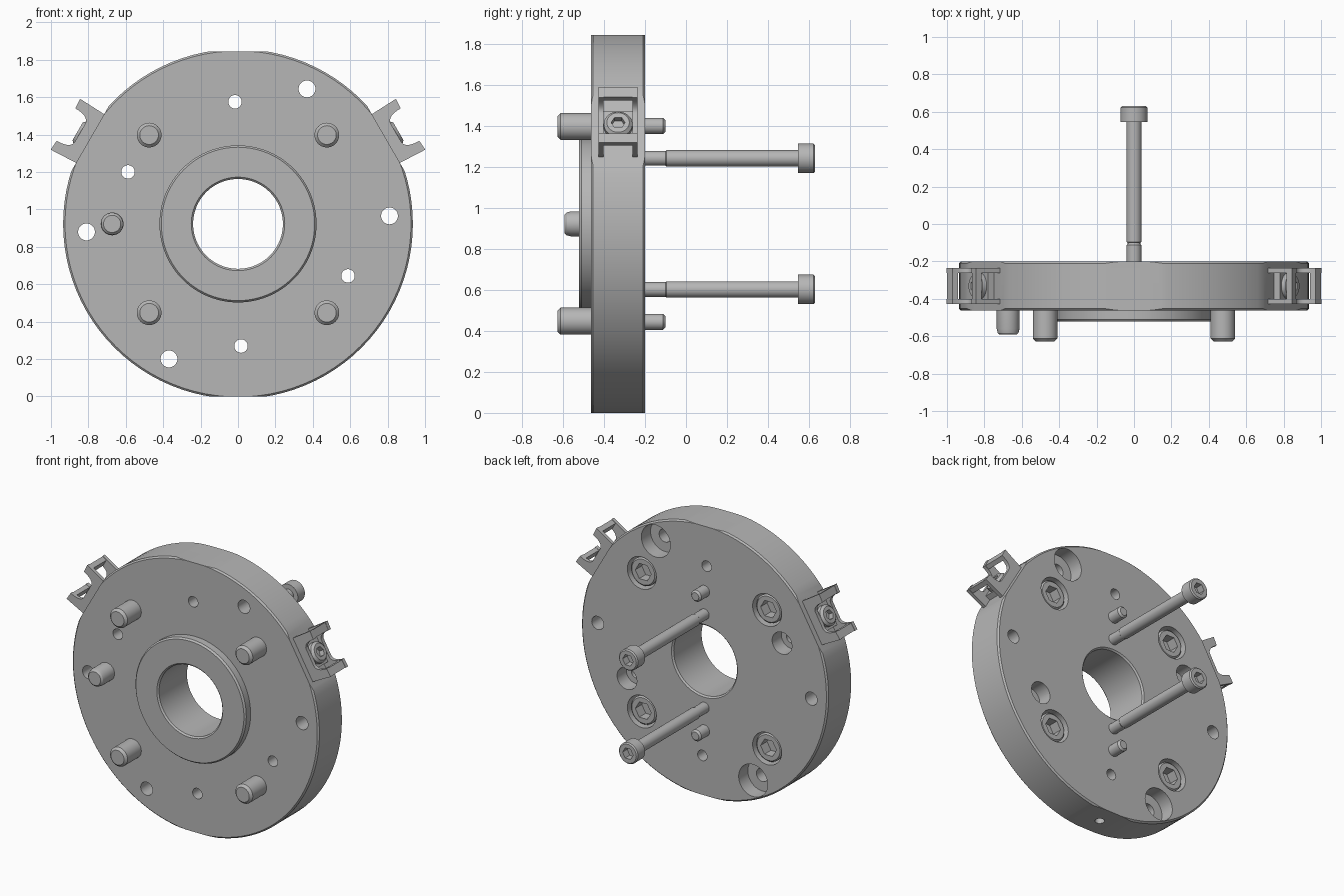
import bpy, bmesh
from math import radians, pi, cos, sin
from mathutils import Matrix, Vector

cube = bpy.data.objects.get("Cube")
if cube:
    bpy.data.objects.remove(cube, do_unlink=True)

steel = bpy.data.materials.new("steel grey")
steel.use_nodes = True
steel.diffuse_color = (0.47, 0.47, 0.47, 1)
steel.node_tree.nodes["Principled BSDF"].inputs["Base Color"].default_value = steel.diffuse_color

CZ = 0.9225              # height of the disc centre
FRONT, BACK = -0.463, -0.2
MID = (FRONT + BACK) / 2
CLIP_FLAT = 0.913        # distance of the clip seats from the centre


def along_y(x=0, z=0):
    """Axis along +y, offset from the disc centre."""
    return Matrix.Translation((x, 0, CZ + z)) @ Matrix.Rotation(-pi / 2, 4, 'X')


def clip_frame(side):
    """Local x is radial, y tangential, z across the rim."""
    m = Matrix.Translation((0, MID, CZ)) @ Matrix.Rotation(-radians(30), 4, 'Y')
    return Matrix.Scale(side, 4, (1, 0, 0)) @ m @ Matrix.Rotation(pi / 2, 4, 'X')


def finish(name, bm, matrix):
    bmesh.ops.transform(bm, matrix=matrix, verts=bm.verts)
    bmesh.ops.recalc_face_normals(bm, faces=bm.faces)
    mesh = bpy.data.meshes.new(name)
    bm.to_mesh(mesh)
    bm.free()
    mesh.materials.append(steel)
    ob = bpy.data.objects.new(name, mesh)
    bpy.context.scene.collection.objects.link(ob)
    return ob


def lathe(name, profile, matrix, steps=40, closed=False):
    """Revolve (radius, height) points about the local z axis."""
    bm = bmesh.new()
    vs = [bm.verts.new((r, 0, h)) for r, h in profile]
    es = [bm.edges.new(p) for p in zip(vs, vs[1:])]
    if closed:
        es.append(bm.edges.new((vs[-1], vs[0])))
    bmesh.ops.spin(bm, geom=vs + es, cent=(0, 0, 0), axis=(0, 0, 1),
                   angle=2 * pi, steps=steps)
    bmesh.ops.remove_doubles(bm, verts=bm.verts, dist=1e-5)
    return finish(name, bm, matrix)


def rod(name, r, a, b, matrix, steps=40, chamfer=0.0):
    """Plain cylinder from a to b, with its b end chamfered."""
    pts = [(0, a), (r, a), (r, b - chamfer)]
    if chamfer:
        pts.append((r - chamfer, b))
    else:
        pts.append((r, b))
    dedup = [p for i, p in enumerate(pts) if i == 0 or p != pts[i - 1]]
    return lathe(name, dedup + [(0, b)], matrix, steps)


def box(name, lo, hi, matrix):
    bm = bmesh.new()
    bmesh.ops.create_cube(bm, size=1)
    lo, hi = Vector(lo), Vector(hi)
    size = Matrix.Diagonal((*(hi - lo), 1))
    return finish(name, bm, matrix @ Matrix.Translation((lo + hi) / 2) @ size)


def plate(name, outline, z0, z1, matrix):
    bm = bmesh.new()
    face = bm.faces.new([bm.verts.new((x, y, z0)) for x, y in outline])
    ext = bmesh.ops.extrude_face_region(bm, geom=[face])["geom"]
    moved = [g for g in ext if isinstance(g, bmesh.types.BMVert)]
    bmesh.ops.translate(bm, verts=moved, vec=(0, 0, z1 - z0))
    return finish(name, bm, matrix)


def carve(ob, cutters):
    for c in cutters:
        c.hide_render = True
        mod = ob.modifiers.new(c.name, 'BOOLEAN')
        mod.operation, mod.solver, mod.object = 'DIFFERENCE', 'EXACT', c
    deps = bpy.context.evaluated_depsgraph_get()
    mesh = bpy.data.meshes.new_from_object(ob.evaluated_get(deps))
    ob.modifiers.clear()
    ob.data = mesh
    for c in cutters:
        bpy.data.objects.remove(c, do_unlink=True)


# Flange disc with raised hub and central bore
c = 0.01
disc = lathe("flange_disc", [
    (0.24, -0.512), (0.25, -0.522), (0.41, -0.522), (0.42, -0.51), (0.42, FRONT),
    (0.925, FRONT), (0.935, FRONT + c), (0.935, BACK - c), (0.925, BACK),
    (0.25, BACK), (0.24, BACK - c)], along_y(), 96, True)

cuts = []
# Flats on the rim: top, bottom and the two clip seats
for s in (1, -1):
    cuts.append(box("rim_flat", (-1, -1, CZ), (1, 1, CZ + 0.3),
                    Matrix.Translation((0, 0, CZ)) @ Matrix.Scale(s, 4, (0, 0, 1))))
    cuts.append(box("clip_seat", (CLIP_FLAT, -0.4, -0.4), (1.2, 0.4, 0.4), clip_frame(s)))

# Through holes in opposite pairs: x, z, radius, counterbore radius
holes = [(-0.016, 0.653, 0.036, 0), (0.369, 0.722, 0.045, 0.11),
         (-0.588, 0.278, 0.036, 0.075), (-0.81, -0.043, 0.045, 0)]
for x, z, r, bore in holes:
    for s in (1, -1):
        m = along_y(s * x, s * z)
        if bore:
            floor = BACK - 0.1
            cuts.append(lathe("counterbore", [(0, -0.6), (r, -0.6), (r, floor), (bore, floor),
                                              (bore, 0), (0, 0)], m))
        else:
            cuts.append(rod("through_hole", r, -0.6, 0, m))

# Recesses for the four mounting screws, and the port in the bottom flat
corners = [(sx * 0.475, sz * 0.475) for sx in (1, -1) for sz in (1, -1)]
for x, z in corners:
    cuts.append(rod("screw_recess", 0.11, -0.37, 0, along_y(x, z)))
cuts.append(rod("bottom_port", 0.03, -0.1, 0.25, Matrix.Translation((0, MID, 0))))
carve(disc, cuts)

# Mounting screws: heads sunk in the back, tips out of the front
for x, z in corners:
    m = along_y(x, z)
    head = -0.215
    screw = lathe("mounting_screw", [
        (0, -0.628), (0.05, -0.628), (0.066, -0.612), (0.066, -0.36), (0.097, -0.36),
        (0.097, head - c), (0.087, head), (0, head)], m)
    carve(screw, [rod("hex_socket", 0.06, head - 0.07, 0, m, 6)])

# Long cap screws standing out of the back, with a dowel beside each
for s in (1, -1):
    m = along_y(0, s * 0.32)
    tip = 0.63
    bolt = lathe("long_cap_screw", [
        (0, -0.3), (0.036, -0.3), (0.036, -0.1), (0.04, -0.095), (0.04, 0.546),
        (0.072, 0.546), (0.072, tip - 0.008), (0.064, tip), (0, tip)], m)
    carve(bolt, [rod("hex_socket", 0.04, tip - 0.05, 1, m, 6)])
    rod("back_dowel", 0.039, -0.3, -0.1, along_y(0, s * 0.478), 32, 0.012)

# Locating pin on the front
lathe("locating_pin", [(0, -0.592), (0.046, -0.592), (0.056, -0.582), (0.061, -0.56),
                       (0.061, -0.4), (0, -0.4)], along_y(-0.673, 0))

# Rim clips: two cheeks with flared ears, tip bars, floor and screw
ear = [(CLIP_FLAT - 0.005, 0.15), (1.066, 0.157), (1.062, 0.1)]
p0, p1, p2 = Vector(ear[2]), Vector((0.983, 0.1)), Vector((0.975, 0.06))
for i in range(1, 9):
    t = i / 8
    ear.append(tuple(p0 * (1 - t) ** 2 + p1 * 2 * t * (1 - t) + p2 * t * t))
outline = ear + [(r, -t) for r, t in reversed(ear)]
for side, label in ((1, "left"), (-1, "right")):
    m = clip_frame(side)
    for s in (1, -1):
        plate(label + "_clip_cheek", outline, s * 0.07, s * 0.095, m)
        plate(label + "_clip_tip_bar", [(1.064, s * 0.155), (1.06, s * 0.103),
              (1.03, s * 0.1), (1.03, s * 0.153)], -0.08, 0.08, m)
    box(label + "_clip_floor", (0.9, -0.085, -0.08), (0.95, 0.085, 0.08), m)
    mh = m @ Matrix.Rotation(pi / 2, 4, 'Y')
    head = rod(label + "_clip_screw", 0.07, 0.92, 0.99, mh, 40, 0.015)
    carve(head, [rod("hex_socket", 0.034, 0.955, 1.1, mh, 6)])

# Smooth the round walls, keep the edges crisp
bpy.ops.object.select_all(action='DESELECT')
for ob in bpy.context.scene.collection.objects:
    if ob.type == 'MESH':
        ob.select_set(True)
        bpy.context.view_layer.objects.active = ob
bpy.ops.object.shade_smooth_by_angle(angle=radians(30))
